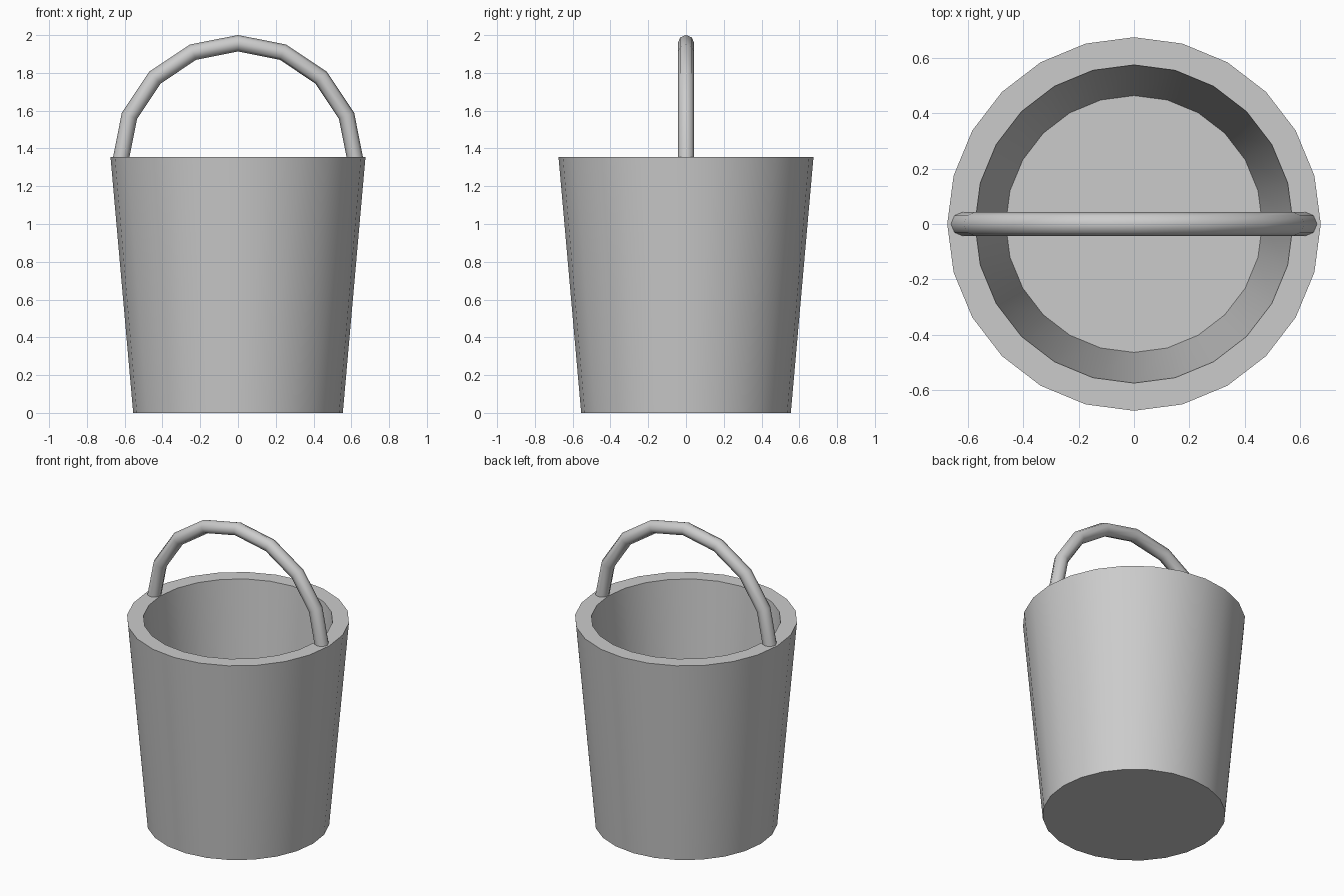
import bpy, bmesh
from math import pi, radians
from mathutils import Matrix, Vector

if "Cube" in bpy.data.objects:
    bpy.data.objects.remove(bpy.data.objects["Cube"])


def finish(name, bm):
    bmesh.ops.remove_doubles(bm, verts=bm.verts, dist=1e-4)
    bmesh.ops.holes_fill(bm, edges=[e for e in bm.edges if e.is_boundary], sides=0)
    bmesh.ops.recalc_face_normals(bm, faces=bm.faces)
    mesh = bpy.data.meshes.new(name)
    bm.to_mesh(mesh)
    bm.free()
    obj = bpy.data.objects.new(name, mesh)
    bpy.context.collection.objects.link(obj)
    bpy.ops.object.select_all(action='DESELECT')
    obj.select_set(True)
    bpy.context.view_layer.objects.active = obj
    bpy.ops.object.shade_smooth_by_angle(angle=radians(50))
    return obj


# Bucket: thick tapered wall, lathed with 24 sides; ends filled as flat floors
bm = bmesh.new()
profile = [(0.555, 0), (0.675, 1.355), (0.575, 1.355), (0.464, 0.1)]
verts = [bm.verts.new((r, 0, z)) for r, z in profile]
edges = [bm.edges.new(pair) for pair in zip(verts, verts[1:])]
bmesh.ops.spin(bm, geom=verts + edges, cent=(0, 0, 0), axis=(0, 0, 1),
               angle=2 * pi, steps=24, use_merge=True)
finish("bucket", bm)

# Handle: half ring of octagonal section, ends sunk into the rim
bm = bmesh.new()
bmesh.ops.create_circle(bm, segments=8, radius=0.0435,
                        matrix=Matrix.Translation((0.622, 0, 1.335)))
bmesh.ops.spin(bm, geom=bm.verts[:] + bm.edges[:], cent=Vector((0, 0, 1.335)),
               axis=(0, -1, 0), angle=pi, steps=8)
finish("handle", bm)
